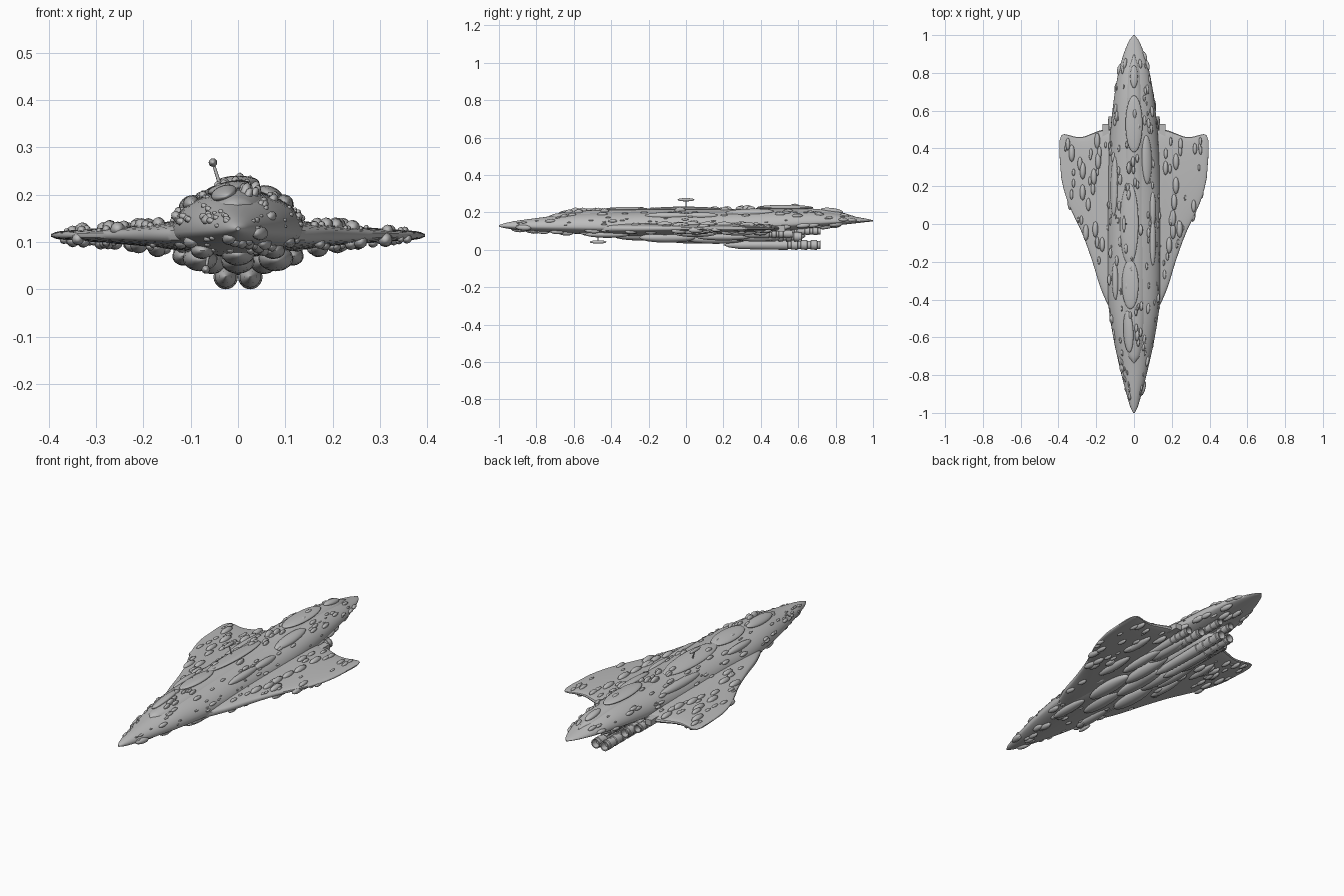
import bpy, bmesh, math, random
from mathutils import Matrix, Vector

random.seed(7)
if "Cube" in bpy.data.objects:
    bpy.data.objects.remove(bpy.data.objects["Cube"])

grey = bpy.data.materials.new("hull_grey")
grey.use_nodes = True
COLOR = (0.5, 0.5, 0.5, 1)
grey.diffuse_color = COLOR
grey.node_tree.nodes["Principled BSDF"].inputs["Base Color"].default_value = COLOR


def finish(bm, name, angle=50):
    """Turn a bmesh into a named, shaded object."""
    bmesh.ops.recalc_face_normals(bm, faces=bm.faces)
    mesh = bpy.data.meshes.new(name)
    bm.to_mesh(mesh)
    bm.free()
    ob = bpy.data.objects.new(name, mesh)
    bpy.context.collection.objects.link(ob)
    mesh.materials.append(grey)
    bpy.ops.object.select_all(action='DESELECT')
    ob.select_set(True)
    bpy.context.view_layer.objects.active = ob
    bpy.ops.object.shade_smooth_by_angle(angle=math.radians(angle))
    return ob


def loft(name, rings, angle=50):
    """Skin a list of closed point rings and cap both ends."""
    bm = bmesh.new()
    rows = [[bm.verts.new(p) for p in ring] for ring in rings]
    for a, b in zip(rows, rows[1:]):
        for i in range(len(a)):
            j = (i + 1) % len(a)
            bm.faces.new((a[i], a[j], b[j], b[i]))
    bm.faces.new(rows[0])
    bm.faces.new(rows[-1])
    return finish(bm, name, angle)


def sample(table, t):
    """Smooth interpolation of table rows keyed by their first value."""
    k = 0
    while k < len(table) - 2 and t > table[k + 1][0]:
        k += 1
    a, b = table[k], table[k + 1]
    before, after = table[max(k - 1, 0)], table[min(k + 2, len(table) - 1)]
    d = b[0] - a[0]
    f = min(max((t - a[0]) / d, 0), 1)
    out = []
    for i in range(1, len(a)):
        m0 = (b[i] - before[i]) / (b[0] - before[0]) * d
        m1 = (after[i] - a[i]) / (after[0] - a[0]) * d
        out.append((2*f**3 - 3*f*f + 1) * a[i] + (f**3 - 2*f*f + f) * m0
                   + (3*f*f - 2*f**3) * b[i] + (f**3 - f*f) * m1)
    return out


def body_point(table, y, a):
    w, mid, up, down = sample(table, y)
    s = math.sin(a)
    return Vector((w * math.cos(a), y, mid + s * (up - mid if s > 0 else mid - down)))


def body(name, table, steps=64, sides=36):
    lo, hi = table[0][0], table[-1][0]
    ys = [(lo + hi) / 2 - (hi - lo) / 2 * math.cos(math.pi * k / steps) for k in range(steps + 1)]
    loft(name, [[body_point(table, y, math.tau * i / sides) for i in range(sides)] for y in ys])


# Main hull stations: y, half width, widest height, top, bottom
HULL = [(-1, .004, .128, .132, .124), (-.97, .019, .128, .142, .116), (-.9, .04, .126, .156, .106),
        (-.75, .078, .124, .176, .094), (-.6, .11, .122, .197, .086), (-.4, .138, .12, .206, .077),
        (-.1, .142, .12, .211, .068), (.2, .14, .122, .211, .07), (.45, .128, .13, .217, .09),
        (.65, .108, .143, .214, .112), (.8, .083, .15, .198, .13), (.9, .055, .153, .178, .141),
        (.97, .026, .155, .165, .149), (1, .004, .155, .158, .152)]
body("hull", HULL)

# Raised deck along the spine
SPINE = [(-.74, .004, .16, .178, .15), (-.7, .035, .165, .193, .15), (-.55, .06, .17, .21, .15),
         (-.2, .07, .17, .216, .15), (.2, .068, .17, .216, .15), (.55, .06, .175, .226, .15),
         (.8, .04, .17, .207, .15), (.9, .005, .165, .18, .155)]
body("spine_deck", SPINE)

# Wing stations: x, leading y, trailing y, half thickness
WING = [(.1, -.5, .5, .034), (.14, -.425, .5, .03), (.18, -.33, .495, .025), (.22, -.2, .48, .021),
        (.27, -.06, .462, .017), (.31, .025, .462, .014), (.35, .115, .472, .011),
        (.375, .195, .475, .009), (.39, .28, .462, .006), (.395, .37, .44, .003)]
WING_Z = .114


def wing_point(x, a):
    lead, trail, thick = sample(WING, x)
    s = math.sin(a)
    z = math.copysign(abs(s) ** .6, s) * thick
    return Vector((x, (lead + trail) / 2 - (trail - lead) / 2 * math.cos(a), WING_Z + z))


for side, label in ((1, "left"), (-1, "right")):
    rings = []
    for k in range(31):
        ring = [wing_point(.1 + .295 * k / 30, math.tau * i / 40) for i in range(40)]
        rings.append([(p.x * side, p.y, p.z) for p in ring])
    loft(label + "_wing", rings, 40)


# Blisters are flattened spheres laid on a surface and stretched fore and aft
def blister(bm, p, along, normal, width, length, height, detail=2):
    t = along.normalized()
    s = t.cross(normal).normalized()
    n = s.cross(t)
    m = Matrix((s * width, t * length, n * height)).transposed().to_4x4()
    m.translation = p
    bmesh.ops.create_icosphere(bm, subdivisions=detail, radius=1, matrix=m)


def body_blister(bm, table, y, a, width, length, height, detail=2):
    e = .01
    p = body_point(table, y, a)
    along = body_point(table, y + e, a) - body_point(table, y - e, a)
    around = body_point(table, y, a + e) - body_point(table, y, a - e)
    blister(bm, p, along, around.cross(along), width, length, height, detail)


def at_x(table, y, x):
    return math.acos(max(-1, min(1, x / sample(table, y)[0])))


# Large domes on the back: x, y, half width, half length
bm = bmesh.new()
for x, y, w, l in [(0, .53, .045, .15), (-.025, 0, .05, .215), (-.02, -.32, .045, .13),
                   (-.03, -.57, .028, .11), (0, .78, .02, .06)]:
    body_blister(bm, SPINE, y, at_x(SPINE, y, x), w, l, .014, 4)
for x, y, w, l in [(.068, .34, .028, .13), (-.105, .2, .022, .16), (.1, -.1, .018, .12),
                   (-.1, -.3, .018, .1), (.1, .08, .018, .09)]:
    body_blister(bm, HULL, y, at_x(HULL, y, x), w, l, .015, 3)
finish(bm, "dorsal_domes")

# Small blisters over deck, hull flanks and belly
bm = bmesh.new()
for i in range(34):
    y = random.uniform(-.66, .82)
    size = random.uniform(.6, 1.4)
    body_blister(bm, SPINE, y, random.uniform(.9, 2.2), .009 * size, .024 * size, .016 * size)
for i in range(130):
    a = random.uniform(.1, 1.1) if i % 2 else random.uniform(2.05, 3.05)
    size = random.uniform(.4, 1.3)
    body_blister(bm, HULL, random.uniform(-.92, .9), a, .008 * size, .023 * size, .009 * size)
for i in range(80):
    a = random.uniform(math.pi + .25, math.tau - .25)
    size = random.uniform(.5, 1.6)
    body_blister(bm, HULL, random.uniform(-.9, .85), a, .01 * size, .028 * size, .01 * size)
finish(bm, "hull_blisters")

# Blisters on both faces of the wings
bm = bmesh.new()
for i in range(120):
    x = random.uniform(.15, .37)
    lead, trail, thick = sample(WING, x)
    a = math.acos(random.uniform(-.88, .88))
    face = 1 if i % 2 else -1
    p = wing_point(x, a * face)
    p.x *= 1 if i % 4 < 2 else -1
    size = random.uniform(.4, 1.5)
    blister(bm, p, Vector((0, 1, 0)), Vector((0, 0, face)), .011 * size, .031 * size, .011 * size)
finish(bm, "wing_blisters")

# Belly pods, mirrored in pairs: x, y, z, half width, half length, half height
bm = bmesh.new()
for x, y, z, w, l, h in [(.08, -.1, .065, .037, .15, .027), (.115, .2, .07, .024, .15, .02),
                         (.055, .16, .06, .03, .17, .028), (.075, -.42, .082, .025, .12, .018),
                         (.17, .05, .09, .022, .12, .022), (.21, .28, .096, .02, .1, .02),
                         (.09, .38, .07, .026, .14, .026)]:
    for side in (1, -1):
        blister(bm, Vector((x * side, y, z)), Vector((0, 1, 0)), Vector((0, 0, 1)), w, l, h, 3)
for y, z, l in ((-.25, .075, .14), (.05, .058, .18)):
    blister(bm, Vector((0, y, z)), Vector((0, 1, 0)), Vector((0, 0, 1)), .035, l, .025, 3)
finish(bm, "belly_pods")


# Ribbed engines: tapered nose, ringed barrel and hollow nozzle
def engine(name, x, z, r, start, end):
    barrel = start + (end - start) * .6
    prof = [(.05, start), (.5, start + .03), (.85, start + .09), (1, barrel)]
    ribs = 4
    step = (end - barrel) / ribs
    for k in range(ribs):
        y = barrel + step * k
        prof += [(1, y + step * .6), (.85, y + step * .65), (.85, y + step * .95), (.97, y + step)]
    prof += [(.75, end), (.65, end - .03)]
    loft(name, [[(x + r * f * math.cos(math.tau * i / 20), y, z + r * f * math.sin(math.tau * i / 20))
                 for i in range(20)] for f, y in prof], 35)


for side, label in ((1, "left"), (-1, "right")):
    engine(label + "_lower_engine", .026 * side, .026, .026, .2, .72)
    engine(label + "_middle_engine", .075 * side, .07, .025, .2, .62)
    engine(label + "_outer_engine", .115 * side, .085, .022, .2, .57)
    engine(label + "_upper_engine", .035 * side, .1, .02, .3, .72)
    # Square fitting where the wing root meets the hull
    bm = bmesh.new()
    bmesh.ops.create_cube(bm, size=1, matrix=Matrix.Translation((.15 * side, .46, .114))
                          @ Matrix.Diagonal((.035, .14, .03, 1)))
    finish(bm, label + "_wing_root_block", 30)

# Keel pylon joining the lower engines to the belly
bm = bmesh.new()
blister(bm, Vector((0, .4, .075)), Vector((0, 1, 0)), Vector((0, 0, 1)), .045, .24, .045, 3)
finish(bm, "engine_keel")

# Sensor pods on thin stems
for name, root, tip in [("dorsal_sensor", (-.035, 0, .21), (-.053, 0, .268)),
                        ("ventral_sensor", (-.06, -.47, .09), (-.068, -.47, .042))]:
    root, tip = Vector(root), Vector(tip)
    d = tip - root
    bm = bmesh.new()
    spin = d.to_track_quat('Z', 'Y').to_matrix().to_4x4()
    bmesh.ops.create_cone(bm, cap_ends=True, segments=8, radius1=.004, radius2=.003, depth=d.length,
                          matrix=Matrix.Translation((root + tip) / 2) @ spin)
    blister(bm, tip, Vector((0, 1, 0)), Vector((0, 0, 1)), .009, .045, .009, 3)
    finish(bm, name)
